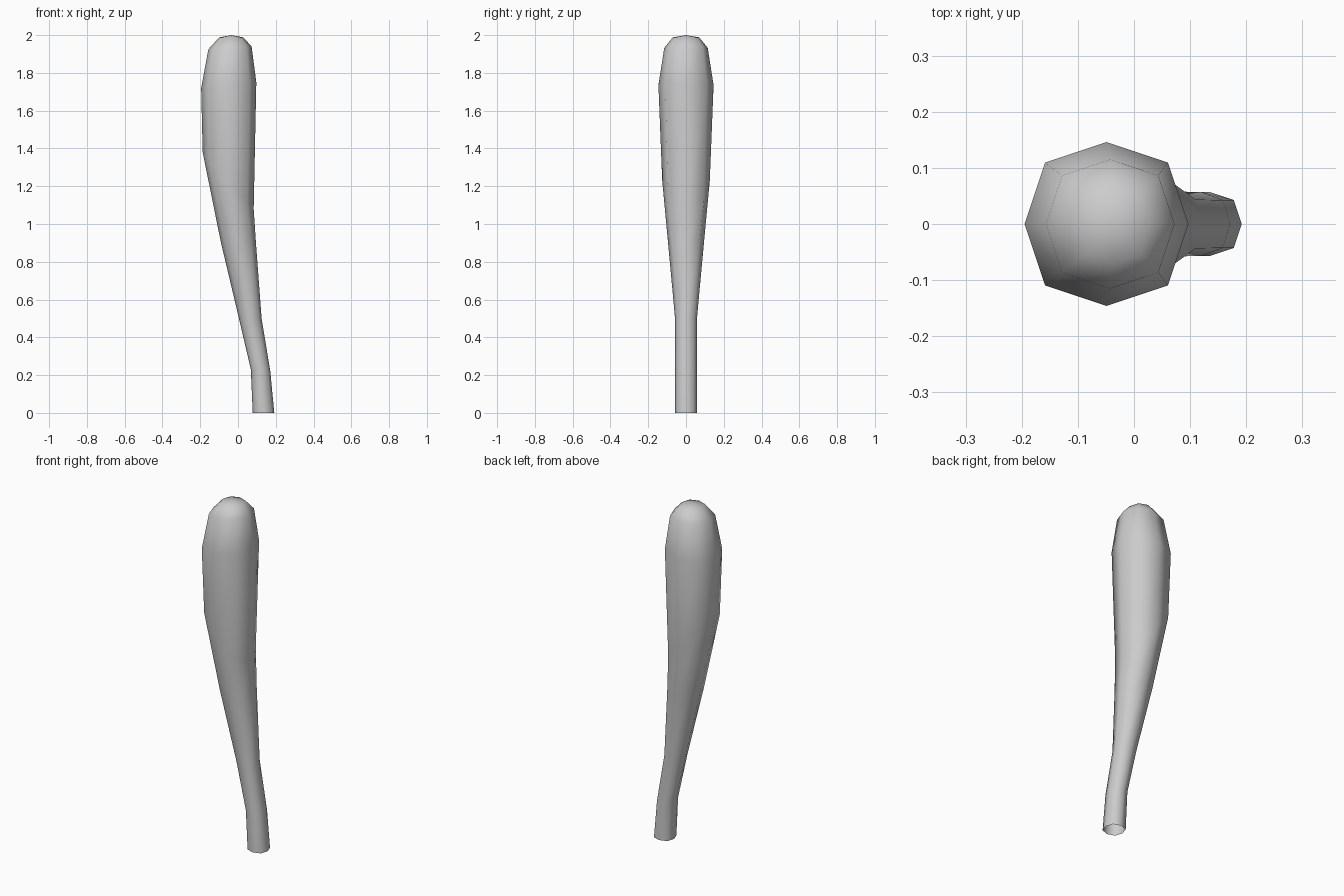
import bpy, bmesh, math

if "Cube" in bpy.data.objects:
    bpy.data.objects.remove(bpy.data.objects["Cube"])

# Cross-sections: left x, left z, right x, right z, half depth
RINGS = [
    (0.078, 0.00, 0.192, 0.00, 0.057),
    (0.068, 0.23, 0.171, 0.22, 0.057),
    (0.005, 0.50, 0.125, 0.50, 0.058),
    (-0.090, 0.90, 0.095, 0.90, 0.095),
    (-0.187, 1.38, 0.083, 1.08, 0.126),
    (-0.195, 1.72, 0.097, 1.75, 0.146),
    (-0.157, 1.925, 0.072, 1.94, 0.115),
    (-0.100, 1.988, 0.028, 1.988, 0.070),
]
SIDES = 8


def add_ring(bm, xl, zl, xr, zr, depth):
    verts = []
    for i in range(SIDES):
        a = math.tau * i / SIDES
        # Diagonal corners sit slightly outside a true circle
        k = 1.06 if i % 2 else 1.0
        c, s = k * math.cos(a), k * math.sin(a)
        t = (c + 1) / 2
        verts.append(bm.verts.new((xl + (xr - xl) * t, depth * s,
                                   zl + (zr - zl) * t)))
    return verts


# Bent, tapering club body, open at the handle end
bm = bmesh.new()
loops = [add_ring(bm, *r) for r in RINGS]
for lo, hi in zip(loops, loops[1:]):
    for i in range(SIDES):
        j = (i + 1) % SIDES
        bm.faces.new((lo[i], lo[j], hi[j], hi[i]))

# Rounded tip
apex = bm.verts.new((-0.036, 0, 2.0))
for i in range(SIDES):
    bm.faces.new((loops[-1][i], loops[-1][(i + 1) % SIDES], apex))

for f in bm.faces:
    f.smooth = True
mesh = bpy.data.meshes.new("club")
bm.to_mesh(mesh)
bm.free()
club = bpy.data.objects.new("club", mesh)
bpy.context.collection.objects.link(club)
